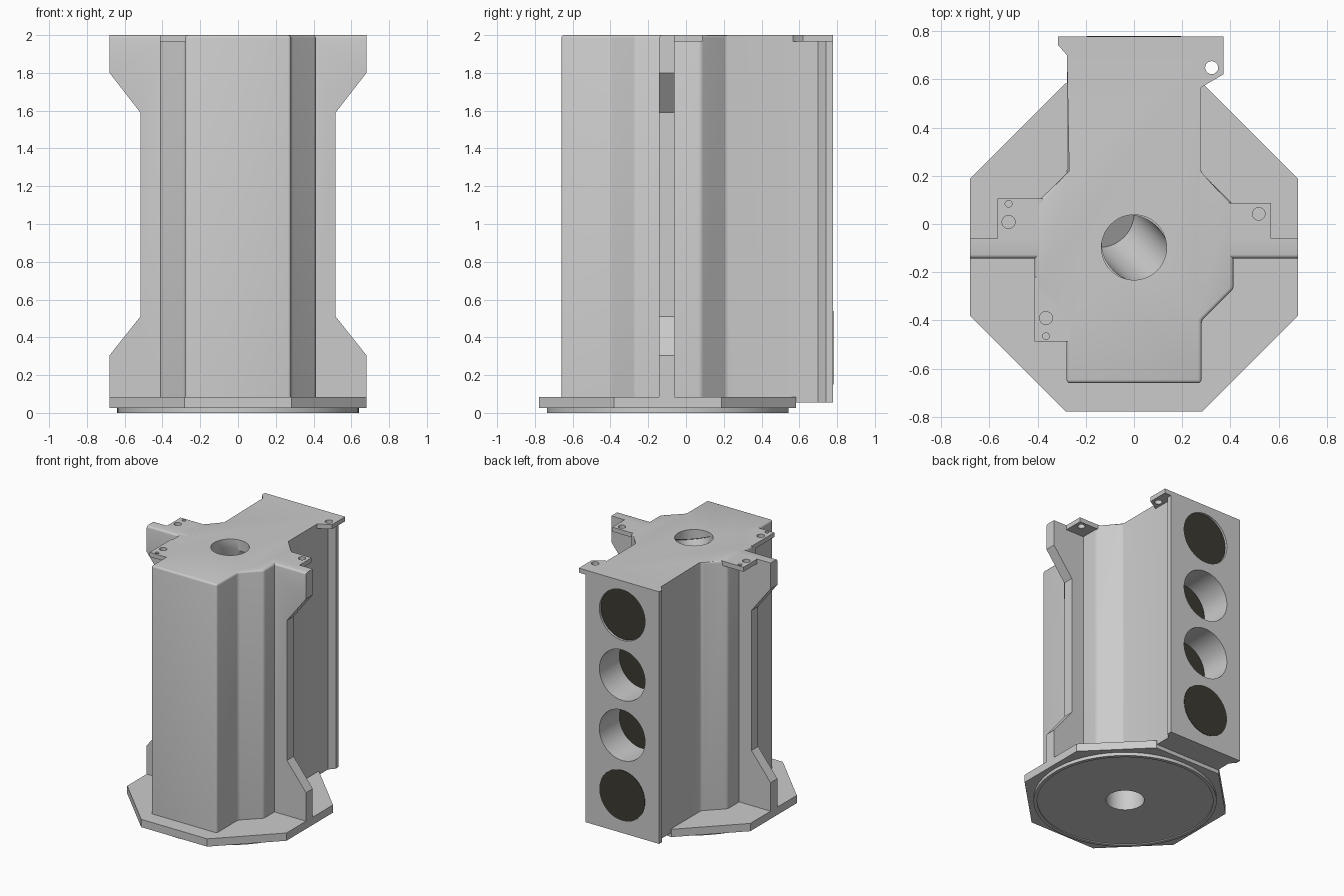
import bpy, bmesh, math
from mathutils import Vector

if "Cube" in bpy.data.objects:
    bpy.data.objects.remove(bpy.data.objects["Cube"])

dark = bpy.data.materials.new("dark_plug")
dark.diffuse_color = (0.045, 0.042, 0.032, 1)
dark.use_nodes = True
dark.node_tree.nodes["Principled BSDF"].inputs["Base Color"].default_value = dark.diffuse_color


def finish(name, bm):
    bmesh.ops.recalc_face_normals(bm, faces=bm.faces[:])
    me = bpy.data.meshes.new(name)
    bm.to_mesh(me)
    bm.free()
    ob = bpy.data.objects.new(name, me)
    bpy.context.collection.objects.link(ob)
    return ob


def prism(name, pts, lo, hi, axis='z', round_if=None, width=0.015):
    """Extrude a 2D outline: (x, y) along z, or (x, z) along y."""
    bm = bmesh.new()
    place = (lambda a, b, h: (a, b, h)) if axis == 'z' else (lambda a, b, h: (a, h, b))
    f = bm.faces.new([bm.verts.new(place(a, b, lo)) for a, b in pts])
    new = bmesh.ops.extrude_face_region(bm, geom=[f])['geom']
    shift = Vector(place(0, 0, hi - lo))
    bmesh.ops.translate(bm, vec=shift, verts=[g for g in new if isinstance(g, bmesh.types.BMVert)])
    bmesh.ops.recalc_face_normals(bm, faces=bm.faces[:])
    if round_if:
        edges = [e for e in bm.edges if round_if(e)]
        bmesh.ops.bevel(bm, geom=edges, offset=width, segments=3, profile=0.5, affect='EDGES')
    return finish(name, bm)


def rod(name, p0, p1, r, n=48):
    """Cylinder between two points."""
    p0, p1 = Vector(p0), Vector(p1)
    d = p1 - p0
    bm = bmesh.new()
    bmesh.ops.create_cone(bm, cap_ends=True, segments=n, radius1=r, radius2=r, depth=d.length)
    bmesh.ops.rotate(bm, matrix=Vector((0, 0, 1)).rotation_difference(d).to_matrix(), verts=bm.verts[:])
    bmesh.ops.translate(bm, vec=(p0 + p1) / 2, verts=bm.verts[:])
    return finish(name, bm)


def cut(ob, p0, p1, r, n=48):
    """Drill a round hole."""
    c = rod("cutter", p0, p1, r, n)
    c.hide_render = True
    m = ob.modifiers.new("hole", 'BOOLEAN')
    m.operation, m.solver, m.object = 'DIFFERENCE', 'EXACT', c
    bpy.context.view_layer.objects.active = ob
    bpy.ops.object.modifier_apply(modifier=m.name)
    bpy.data.objects.remove(c)


# Main body: mirrored plan outline, rear flange included
half = [(0.28, -0.66), (0.28, -0.40), (0.412, -0.27), (0.412, 0.08),
        (0.278, 0.212), (0.278, 0.70), (0.315, 0.742), (0.315, 0.778)]
outline = half + [(-x, y) for x, y in reversed(half)]
body = prism("body", outline, 0.055, 2, round_if=lambda e: all(
    v.co.y < 0.3 for v in e.verts) and any(v.co.z > 1 for v in e.verts))

# Rear bores with dark plugs at their floors
for i, (depth, plug_y) in enumerate([(0.03, 0.78), (0.25, 0.535), (0.25, 0.535), (0.03, 0.762)]):
    z = 0.345 + 0.464 * i
    cut(body, (0, 0.78 - depth, z), (0, 0.9, z), 0.195, 64)
    plug = rod("bore_plug", (0, plug_y - 0.02 if depth < 0.1 else 0.525, z), (0, plug_y, z), 0.194, 64)
    plug.data.materials.append(dark)

# Top opening with slanted channel, and bottom opening
C = -0.097
cut(body, (0, C, 1.92), (0, C, 2.1), 0.135)
cut(body, (0.03, C - 0.03, 1.98), (-0.12, C + 0.12, 1.62), 0.128)
cut(body, (0, C, -0.1), (0, C, 0.4), 0.135)

# Side webs with a waisted edge
for s in (1, -1):
    prof = [(0.36, 0.06), (0.68, 0.06), (0.68, 0.305), (0.517, 0.51),
            (0.517, 1.59), (0.68, 1.80), (0.68, 2), (0.36, 2)]
    prism("side_web", [(s * x, z) for x, z in prof], -0.142, -0.06, 'y',
          round_if=lambda e: all(v.co.z > 1.99 and v.co.y < -0.1 for v in e.verts))

# Thin mounting tabs flush with the top, with their holes (x, y, radius)
tabs = [
    ("left_tab", [(-0.565, -0.07), (-0.36, -0.07), (-0.36, 0.09), (-0.38, 0.106), (-0.565, 0.106)],
     [(-0.52, 0.008, 0.027), (-0.52, 0.084, 0.014)]),
    ("right_tab", [(0.36, -0.07), (0.567, -0.07), (0.567, 0.088), (0.36, 0.088)],
     [(0.517, 0.042, 0.026)]),
    ("front_left_tab", [(-0.412, -0.488), (-0.25, -0.488), (-0.25, -0.3), (-0.39, -0.22), (-0.412, -0.22)],
     [(-0.365, -0.39, 0.027), (-0.365, -0.465, 0.014)]),
    ("rear_tab", [(0.26, 0.566), (0.278, 0.566), (0.37, 0.62), (0.37, 0.778), (0.26, 0.778)],
     [(0.322, 0.648, 0.027)]),
]
for name, pts, holes in tabs:
    tab = prism(name, pts, 1.965, 2)
    for x, y, r in holes:
        cut(tab, (x, y, 1.9), (x, y, 2.1), r, 24)

# Octagonal base plate and round foot
right = [(0.282, -0.778), (0.68, -0.38), (0.68, 0.187), (0.285, 0.582)]
base = prism("base_plate", right + [(-x, y) for x, y in reversed(right)], 0.025, 0.085)
foot = rod("foot_disc", (0, C, 0), (0, C, 0.03), 0.64, 96)
cut(foot, (0, C, -0.1), (0, C, 0.008), 0.615, 96)
for part in (base, foot):
    cut(part, (0, C, -0.1), (0, C, 0.2), 0.135)

# Smooth round surfaces, keep corners sharp
bpy.ops.object.select_all(action='SELECT')
bpy.context.view_layer.objects.active = body
bpy.ops.object.shade_smooth_by_angle(angle=math.radians(31))
